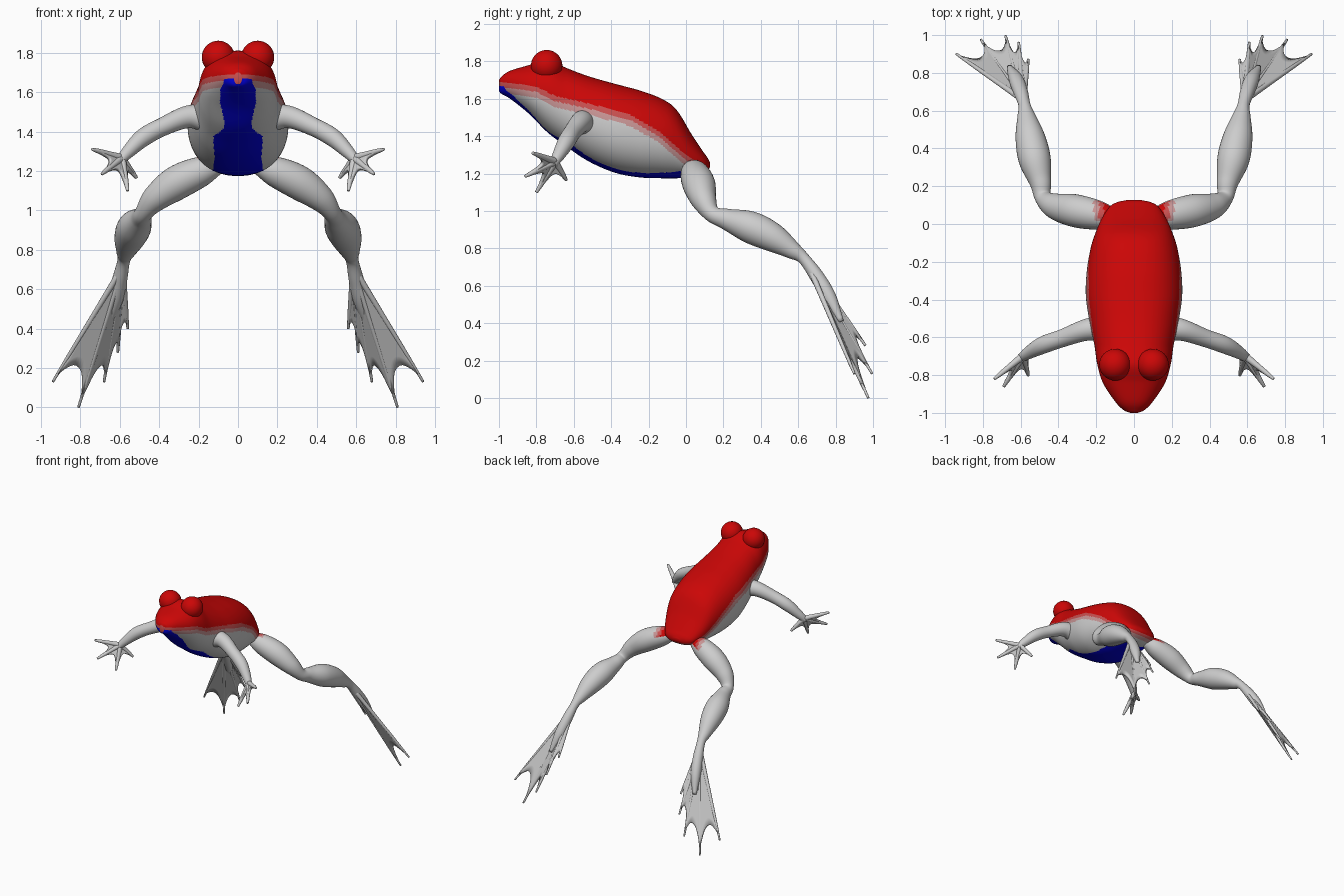
import bpy, bmesh, math
from mathutils import Vector

if "Cube" in bpy.data.objects:
    bpy.data.objects.remove(bpy.data.objects["Cube"])


def material(name, rgb):
    m = bpy.data.materials.new(name)
    m.use_nodes = True
    m.diffuse_color = (*rgb, 1)
    b = m.node_tree.nodes["Principled BSDF"]
    b.inputs["Base Color"].default_value = (*rgb, 1)
    b.inputs["Roughness"].default_value = 0.6
    return m


RED, DUSK, PINK, GREY, BLUE = range(5)
MATS = [material("skin red", (0.6, 0.002, 0.002)),
        material("dusky red", (0.58, 0.08, 0.08)),
        material("pale pink", (0.58, 0.30, 0.30)),
        material("limb grey", (0.61, 0.61, 0.61)),
        material("belly blue", (0.0, 0.0, 0.75))]


def spline(rows, steps):
    """Smooth curve through rows of numbers."""
    pts = [Vector(r) for r in rows]
    pts = [2 * pts[0] - pts[1]] + pts + [2 * pts[-1] - pts[-2]]
    out = []
    for a, b, c, d in zip(pts, pts[1:], pts[2:], pts[3:]):
        for k in range(steps):
            t = k / steps
            out.append(0.5 * (2 * b + (c - a) * t + (2 * a - 5 * b + 4 * c - d) * t * t
                              + (3 * b - a - 3 * c + d) * t ** 3))
    return out + [pts[-2]]


def lookup(table, v):
    """Straight-line reading of a table of pairs."""
    for (a, p), (b, q) in zip(table, table[1:]):
        if v <= b:
            return p + (q - p) * max(0, (v - a) / (b - a))
    return table[-1][1]


def finish(name, bm, rule):
    bmesh.ops.recalc_face_normals(bm, faces=bm.faces)
    for f in bm.faces:
        f.smooth = True
        f.material_index = rule(f.calc_center_median(), f.normal)
    me = bpy.data.meshes.new(name)
    bm.to_mesh(me)
    bm.free()
    for m in MATS:
        me.materials.append(m)
    ob = bpy.data.objects.new(name, me)
    bpy.context.collection.objects.link(ob)
    return ob


def loft(name, rings, rule):
    bm = bmesh.new()
    loops = [[bm.verts.new(p) for p in r] for r in rings]
    n = len(loops[0])
    for a, b in zip(loops, loops[1:]):
        for i in range(n):
            j = (i + 1) % n
            bm.faces.new((a[i], a[j], b[j], b[i]))
    bm.faces.new(loops[0])
    bm.faces.new(loops[-1])
    return finish(name, bm, rule)


def grey(c, n):
    return GREY


def tube(name, rows, rule=grey, steps=8, sides=32):
    path = spline(rows, steps)
    pos = [Vector(p[:3]) for p in path]
    rings, u = [], None
    for i, p in enumerate(path):
        t = (pos[min(i + 1, len(pos) - 1)] - pos[max(i - 1, 0)]).normalized()
        u = t.orthogonal() if u is None else u - t * u.dot(t)
        u.normalize()
        w = t.cross(u)
        rings.append([pos[i] + p[3] * (math.cos(a) * u + math.sin(a) * w)
                      for a in (2 * math.pi * k / sides for k in range(sides))])
    return loft(name, rings, rule)


# Body: y, top z, bottom z, half width
SECTIONS = [(-1.0, 1.70, 1.64, 0.02), (-0.985, 1.72, 1.625, 0.055), (-0.94, 1.75, 1.60, 0.10),
            (-0.84, 1.78, 1.52, 0.165), (-0.74, 1.81, 1.42, 0.195), (-0.64, 1.765, 1.345, 0.21),
            (-0.52, 1.72, 1.265, 0.235), (-0.38, 1.68, 1.205, 0.255), (-0.25, 1.645, 1.18, 0.25),
            (-0.13, 1.60, 1.175, 0.23), (-0.05, 1.54, 1.175, 0.205), (0.03, 1.41, 1.18, 0.17),
            (0.09, 1.32, 1.20, 0.13), (0.115, 1.285, 1.215, 0.09), (0.128, 1.26, 1.235, 0.03)]
# Lower edge of the red back, and half width of the belly patch, along y
EDGE = [(-1, 1.69), (-0.9, 1.68), (-0.8, 1.665), (-0.7, 1.615), (-0.5, 1.57), (-0.3, 1.515),
        (-0.15, 1.43), (0, 1.30), (0.13, 1.22)]
PATCH = [(-1, 0.06), (-0.92, 0.09), (-0.85, 0.09), (-0.77, 0.07), (-0.72, 0.075),
         (-0.64, 0.125), (-0.5, 0.12), (0, 0.135)]


def body_colour(c, n):
    drop = lookup(EDGE, c.y) - c.z
    if n.z < 0.1 and drop > 0.021 and abs(c.x) < lookup(PATCH, c.y) and c.y < 0.0:
        return BLUE
    if drop < 0:
        return RED
    return DUSK if drop < 0.028 else PINK if drop < 0.06 else GREY


def section(y, top, bottom, half):
    ring = []
    for k in range(180):
        a = 2 * math.pi * k / 180
        c, s = math.cos(a), math.sin(a)
        ring.append((half * math.copysign(abs(c) ** 0.87, c), y,
                     (top + bottom) / 2 + (top - bottom) / 2 * math.copysign(abs(s) ** 0.93, s)))
    return ring


loft("body", [section(*p) for p in spline(SECTIONS, 16)], body_colour)


def web(name, root, tips, depth):
    """Skin stretched between toes, with a hollow edge between each pair."""
    bm = bmesh.new()
    root = Vector(root)
    cols, rows = 10, 10
    for a, b in zip(tips, tips[1:]):
        a, b = Vector(a), Vector(b)
        grid = []
        for i in range(cols + 1):
            u = i / cols
            reach = depth + (0.93 - depth) * abs(2 * u - 1) ** 2.5
            tip = a.lerp(b, u)
            grid.append([bm.verts.new(root.lerp(tip, 0.05 + (reach - 0.05) * j / rows))
                         for j in range(rows + 1)])
        for p, q in zip(grid, grid[1:]):
            for j in range(rows):
                bm.faces.new((p[j], q[j], q[j + 1], p[j + 1]))
    bmesh.ops.remove_doubles(bm, verts=bm.verts, dist=0.0005)
    ob = finish(name, bm, grey)
    mod = ob.modifiers.new("thickness", "SOLIDIFY")
    mod.thickness = 0.018
    mod.offset = 0


def digits(name, root, tips, thick):
    for k, tip in enumerate(tips):
        a, b = Vector(root), Vector(tip)
        rows = [(*a.lerp(b, t), thick * r) for t, r in
                ((0, 1.3), (0.4, 1), (0.75, 0.8), (0.93, 0.6), (1, 0.5))]
        tube(f"{name}_{k + 1}", rows, steps=4, sides=12)


def hip_colour(c, n):
    if n.z < 0.25 or n.y < -0.45 or abs(c.x) > 0.212:
        return GREY
    return RED if abs(c.x) < 0.16 else DUSK if abs(c.x) < 0.186 else PINK


ARM = [(0.13, -0.55, 1.46, 0.075), (0.25, -0.56, 1.475, 0.058), (0.38, -0.605, 1.425, 0.047),
       (0.48, -0.64, 1.37, 0.046), (0.555, -0.68, 1.30, 0.034), (0.60, -0.71, 1.25, 0.022)]
LEG = [(0.09, 0.03, 1.23, 0.04), (0.18, 0.045, 1.20, 0.075), (0.31, 0.07, 1.14, 0.087),
       (0.42, 0.095, 1.06, 0.068), (0.48, 0.14, 0.985, 0.045), (0.495, 0.22, 0.955, 0.058),
       (0.525, 0.34, 0.915, 0.085), (0.55, 0.46, 0.86, 0.078), (0.57, 0.57, 0.79, 0.048),
       (0.58, 0.63, 0.745, 0.032), (0.60, 0.70, 0.65, 0.038), (0.625, 0.765, 0.54, 0.038),
       (0.66, 0.83, 0.41, 0.014)]
FINGERS = [(0.74, -0.82, 1.31), (0.69, -0.86, 1.185), (0.56, -0.80, 1.10), (0.515, -0.64, 1.165)]
TOES = [(0.94, 0.90, 0.13), (0.81, 0.975, 0.0), (0.68, 0.995, 0.13),
        (0.61, 0.96, 0.28), (0.56, 0.87, 0.40)]

for side, s in (("left", 1), ("right", -1)):
    def flip(rows):
        return [(r[0] * s, *r[1:]) for r in rows]

    # Eye
    bm = bmesh.new()
    bmesh.ops.create_uvsphere(bm, u_segments=32, v_segments=20, radius=0.084)
    bmesh.ops.translate(bm, verts=bm.verts, vec=(0.1 * s, -0.745, 1.777))
    finish(side + "_eye", bm, lambda c, n: RED)

    # Arm and hand
    tube(side + "_arm", flip(ARM))
    wrist = flip([(0.59, -0.70, 1.265)])[0]
    digits(side + "_finger", wrist, flip(FINGERS), 0.016)
    web(side + "_palm", wrist, flip(FINGERS), 0.5)

    # Leg and webbed foot
    tube(side + "_leg", flip(LEG), hip_colour)
    ankle = flip([(0.585, 0.655, 0.71)])[0]
    digits(side + "_toe", ankle, flip(TOES), 0.013)
    web(side + "_foot_web", ankle, flip(TOES), 0.78)
